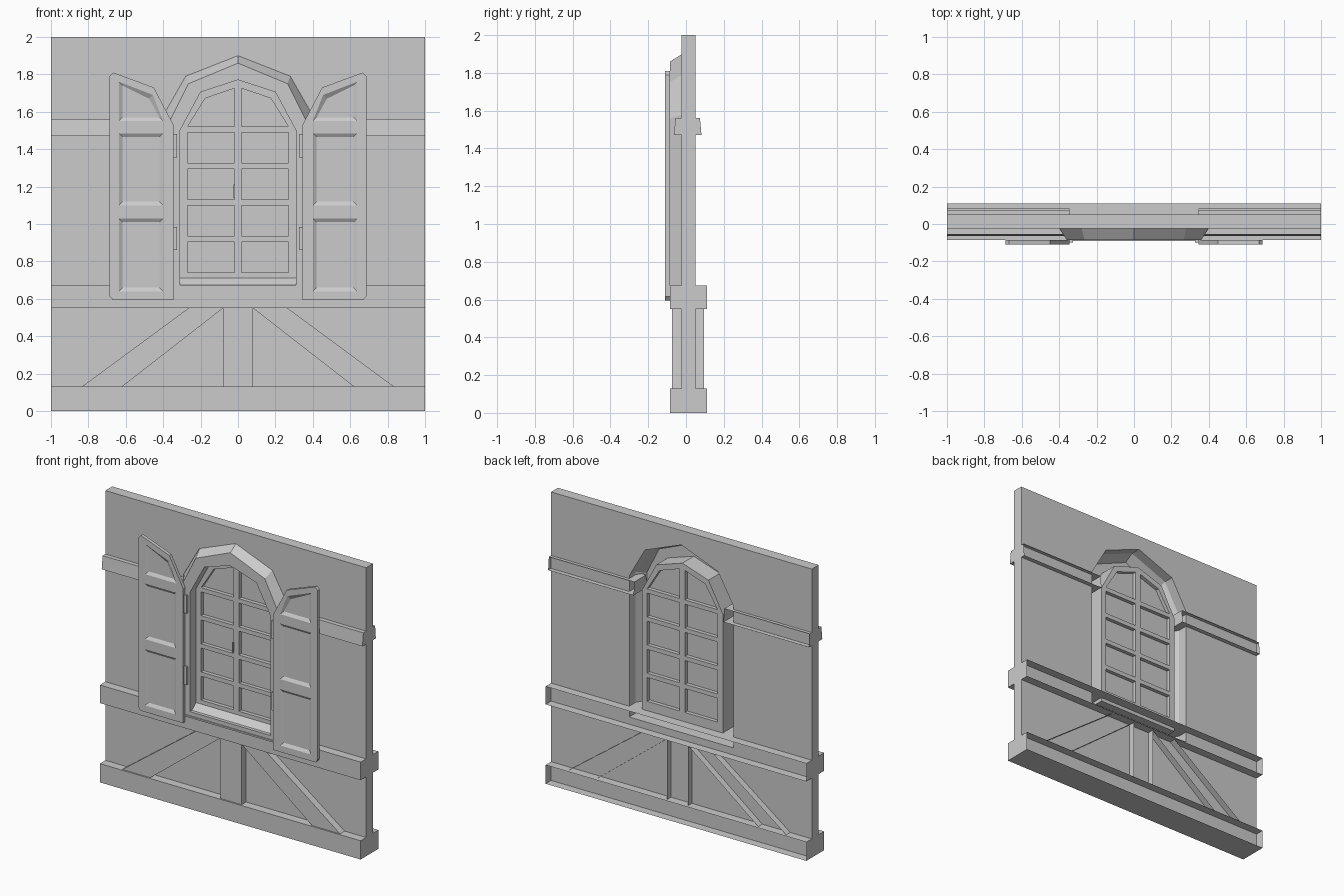
import bpy, bmesh
from mathutils import Vector

cube = bpy.data.objects.get("Cube")
if cube:
    bpy.data.objects.remove(cube, do_unlink=True)

GREY = bpy.data.materials.new("plain grey")
GREY.use_nodes = True
COLOUR = (0.6, 0.6, 0.6, 1)
GREY.diffuse_color = COLOUR
for node in GREY.node_tree.nodes:
    if node.type == 'BSDF_PRINCIPLED':
        node.inputs["Base Color"].default_value = COLOUR


def finish(name, bm):
    bmesh.ops.recalc_face_normals(bm, faces=bm.faces[:])
    mesh = bpy.data.meshes.new(name)
    bm.to_mesh(mesh)
    bm.free()
    mesh.materials.append(GREY)
    obj = bpy.data.objects.new(name, mesh)
    bpy.context.collection.objects.link(obj)
    return obj


def flip(points):
    return [(-x, z) for x, z in points]


def symmetric(half):
    """Right half from bottom to the centre point, closed by its mirror."""
    return half + flip(half[-2::-1])


def rect(x0, x1, z0, z1):
    return [(x0, z0), (x1, z0), (x1, z1), (x0, z1)]


def panel(name, outline, holes, front, back):
    """Flat slab in the XZ plane with cut-outs."""
    bm = bmesh.new()
    edges = []
    for loop in [outline] + holes:
        vs = [bm.verts.new((x, front, z)) for x, z in loop]
        edges += [bm.edges.new((a, b)) for a, b in zip(vs, vs[1:] + vs[:1])]
    bmesh.ops.triangle_fill(bm, edges=edges, use_beauty=True)
    bmesh.ops.dissolve_limit(bm, angle_limit=0.01, verts=bm.verts[:], edges=bm.edges[:])
    ext = bmesh.ops.extrude_face_region(bm, geom=bm.faces[:], use_keep_orig=True)
    moved = [g for g in ext["geom"] if isinstance(g, bmesh.types.BMVert)]
    bmesh.ops.translate(bm, verts=moved, vec=(0, back - front, 0))
    return finish(name, bm)


def loft(name, loops, closed=True, cap=False):
    """Skin between loops given as (points, y)."""
    bm = bmesh.new()
    rows = [[bm.verts.new((x, y, z)) for x, z in pts] for pts, y in loops]
    n = len(rows[0])
    for a, b in zip(rows, rows[1:]):
        for i in range(n if closed else n - 1):
            j = (i + 1) % n
            bm.faces.new((a[i], a[j], b[j], b[i]))
    if cap:
        bm.faces.new(rows[0])
    return finish(name, bm)


def timber(name, outline, front, back):
    """Beam passing through the wall, hollow and open at the rear."""
    return loft(name, [(outline, front), (outline, back)], cap=True)


# Wall with the arched opening
arch_outer = symmetric([(0.40, 0.60), (0.40, 1.58), (0.28, 1.79), (0, 1.90)])
arch_front = symmetric([(0.36, 0.60), (0.36, 1.56), (0.265, 1.75), (0, 1.86)])
arch_inner = symmetric([(0.31, 0.65), (0.31, 1.50), (0.20, 1.705), (0, 1.77)])
panel("wall", rect(-1, 1, 0, 2), [arch_outer], -0.025, 0.05)

# Horizontal beams and the timber frame below the window
timber("bottom_beam", rect(-1, 1, 0, 0.13), -0.085, 0.11)
timber("middle_beam", rect(-1, 1, 0.55, 0.675), -0.085, 0.11)
timber("centre_post", rect(-0.08, 0.08, 0.13, 0.55), -0.075, 0.095)
brace = [(0.62, 0.13), (0.835, 0.13), (0.265, 0.55), (0.08, 0.55)]
for side, pts in (("left", brace), ("right", flip(brace))):
    timber(side + "_brace", pts, -0.075, 0.095)

# Upper rails with slightly tilted faces
for side, s in (("left", 1), ("right", -1)):
    low = [(s * 0.345, 1.47), (s, 1.47), (s, 1.56), (s * 0.345, 1.56)]
    rail = timber(side + "_upper_rail", low, -0.065, 0.082)
    for v in rail.data.vertices:
        if v.co.z > 1.5:
            v.co.y += 0.01 if v.co.y < 0 else -0.008

# Arched window surround: bevel, front band and inner reveal
loft("window_surround", [(arch_outer, -0.02), (arch_front, -0.085),
                         (arch_inner, -0.085), (arch_inner, -0.015)], closed=False)

# Sash with ten openings and a thin glass sheet
panes = []
for i in range(4):
    z = 0.74 + i * 0.195
    panes.append(rect(0.02, 0.27, z, z + 0.165))
panes.append([(0.02, 1.52), (0.27, 1.52), (0.175, 1.672), (0.02, 1.725)])
panes += [flip(p) for p in panes]
panel("window_sash", arch_inner, panes, -0.018, 0.04)
panel("window_glass", symmetric([(0.29, 0.70), (0.29, 1.50), (0.19, 1.68), (0, 1.74)]),
      [], 0.008, 0.014)
panel("sash_handle", rect(-0.025, -0.017, 1.14, 1.21), [], -0.03, -0.018)

# Sloping sill with a small lip
sill = panel("window_sill", rect(-0.31, 0.31, 0.64, 0.715), [], -0.085, -0.015)
for v in sill.data.vertices:
    if v.co.y < -0.05 and v.co.z > 0.7:
        v.co.z = 0.655
panel("sill_lip", rect(-0.345, 0.345, 0.636, 0.647), [], -0.092, -0.08)

# Shutters: chamfered slab with three recessed panels, and hinges
slab = [(0.345, 0.595), (0.67, 0.595), (0.687, 0.615), (0.687, 1.79),
        (0.668, 1.81), (0.45, 1.73), (0.345, 1.53)]
recesses = [rect(0.40, 0.637, 0.64, 1.03), rect(0.40, 0.637, 1.10, 1.485),
            [(0.40, 1.55), (0.637, 1.55), (0.637, 1.76), (0.455, 1.69)]]


def shrink(pts, amount):
    mid = sum((Vector(p) for p in pts), Vector((0, 0))) / len(pts)
    return [(x - amount * (1 if x > mid.x else -1), z - amount * (1 if z > mid.y else -1))
            for x, z in pts]


for side, turn in (("left", list), ("right", flip)):
    panel(side + "_shutter", turn(slab), [turn(r) for r in recesses], -0.11, -0.095)
    panel(side + "_shutter_back", turn(slab), [], -0.097, -0.086)
    for k, r in enumerate(recesses):
        loft(f"{side}_shutter_slope_{k + 1}",
             [(turn(r), -0.11), (turn(shrink(r, 0.02)), -0.0975)])
    for level, z in (("lower", 0.86), ("upper", 1.355)):
        panel(f"{side}_{level}_hinge", turn(rect(0.325, 0.36, z, z + 0.125)), [], -0.098, -0.08)
